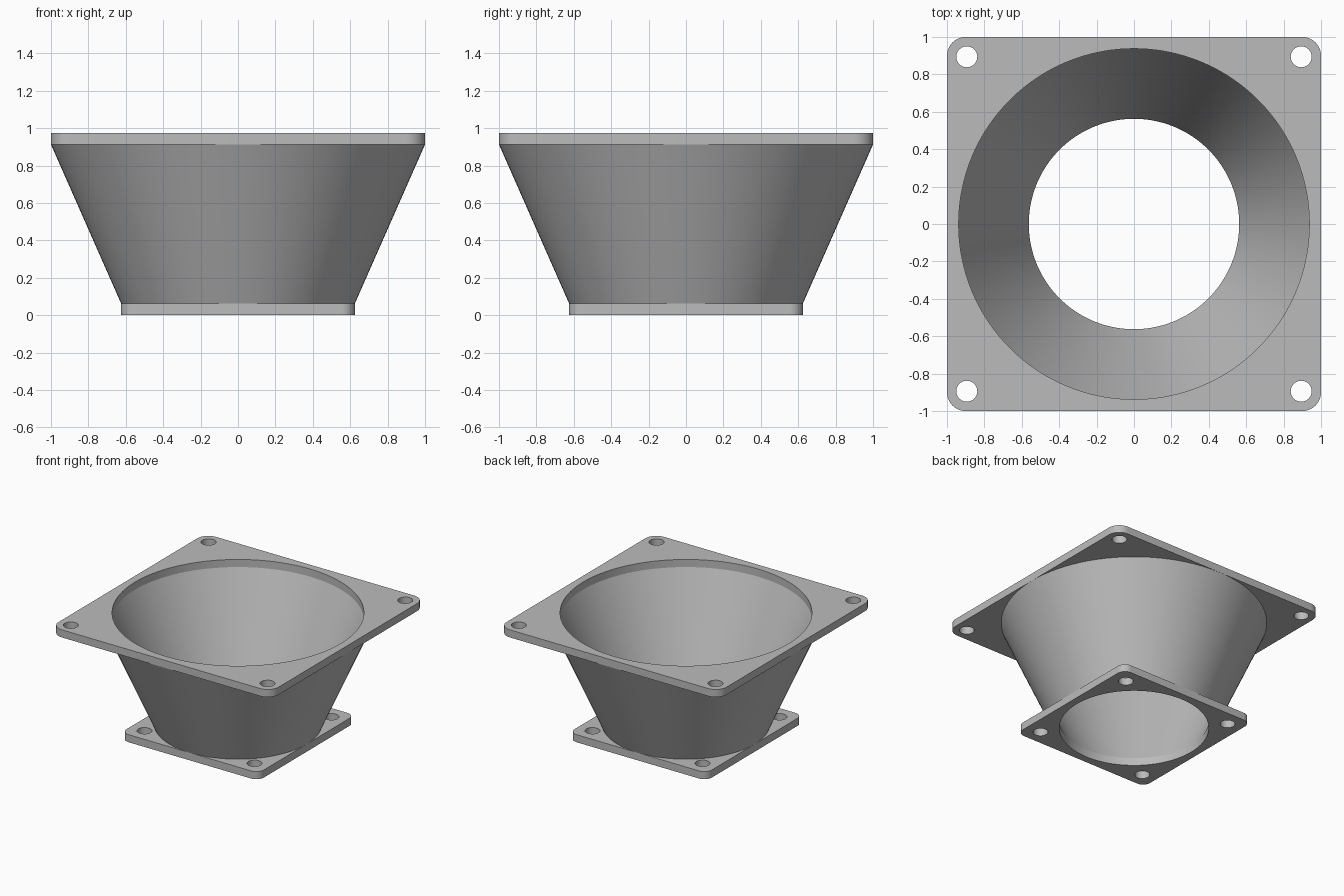
import bpy, math

if "Cube" in bpy.data.objects:
    bpy.data.objects.remove(bpy.data.objects["Cube"])

T = 0.0625            # flange thickness
H = 0.975             # overall height
SEG = 128             # segments around the duct

grey = bpy.data.materials.new("light grey")
grey.diffuse_color = (0.5, 0.5, 0.5, 1)
grey.use_nodes = True
grey.node_tree.nodes["Principled BSDF"].inputs["Base Color"].default_value = grey.diffuse_color


def circle(cx, cy, r, n):
    return [(cx + r * math.cos(2 * math.pi * i / n),
             cy + r * math.sin(2 * math.pi * i / n)) for i in range(n)]


def rounded_square(half, r, n=10):
    pts = []
    for k, (sx, sy) in enumerate([(1, 1), (-1, 1), (-1, -1), (1, -1)]):
        for i in range(n + 1):
            a = (k + i / n) * math.pi / 2
            pts.append((sx * (half - r) + r * math.cos(a),
                        sy * (half - r) + r * math.sin(a)))
    return pts


def finish(ob):
    ob.data.materials.clear()
    ob.data.materials.append(grey)
    bpy.ops.object.select_all(action='DESELECT')
    ob.select_set(True)
    bpy.context.view_layer.objects.active = ob
    bpy.ops.object.shade_smooth_by_angle(angle=math.radians(30))


def flange(name, half, corner, bore, hole_pos, hole_r, z):
    """Rounded square plate with a central bore and four screw holes."""
    cu = bpy.data.curves.new(name, 'CURVE')
    cu.dimensions = '2D'
    cu.fill_mode = 'BOTH'
    cu.extrude = T / 2
    loops = [rounded_square(half, corner), circle(0, 0, bore, SEG)]
    loops += [circle(sx * hole_pos, sy * hole_pos, hole_r, 32)
              for sx in (-1, 1) for sy in (-1, 1)]
    for pts in loops:
        sp = cu.splines.new('POLY')
        sp.points.add(len(pts) - 1)
        for p, (x, y) in zip(sp.points, pts):
            p.co = (x, y, 0, 1)
        sp.use_cyclic_u = True
    ob = bpy.data.objects.new(name, cu)
    bpy.context.collection.objects.link(ob)
    ob.location.z = z + T / 2
    bpy.ops.object.select_all(action='DESELECT')
    ob.select_set(True)
    bpy.context.view_layer.objects.active = ob
    bpy.ops.object.convert(target='MESH')
    # weld caps to walls
    import bmesh
    ob = bpy.context.view_layer.objects.active
    bm = bmesh.new()
    bm.from_mesh(ob.data)
    bmesh.ops.remove_doubles(bm, verts=bm.verts, dist=1e-5)
    bmesh.ops.recalc_face_normals(bm, faces=bm.faces)
    bm.to_mesh(ob.data)
    bm.free()
    finish(ob)


# Flanges
flange("bottom_flange", 0.625, 0.07, 0.5625, 0.5, 0.056, 0)
flange("top_flange", 1.0, 0.1, 0.9375, 0.894, 0.056, H - T)

# Tapered duct: closed wall profile revolved around z
profile = [(0.5625, T), (0.625, T), (1.0, H - T), (0.9375, H - T)]
rings = [circle(0, 0, r, SEG) for r, z in profile]
verts = [(x, y, z) for (r, z), ring in zip(profile, rings) for x, y in ring]
faces = []
for k in range(4):
    a, b = k * SEG, (k + 1) % 4 * SEG
    for i in range(SEG):
        j = (i + 1) % SEG
        faces.append((a + i, a + j, b + j, b + i))
me = bpy.data.meshes.new("tapered_duct")
me.from_pydata(verts, [], faces)
duct = bpy.data.objects.new("tapered_duct", me)
bpy.context.collection.objects.link(duct)
finish(duct)
